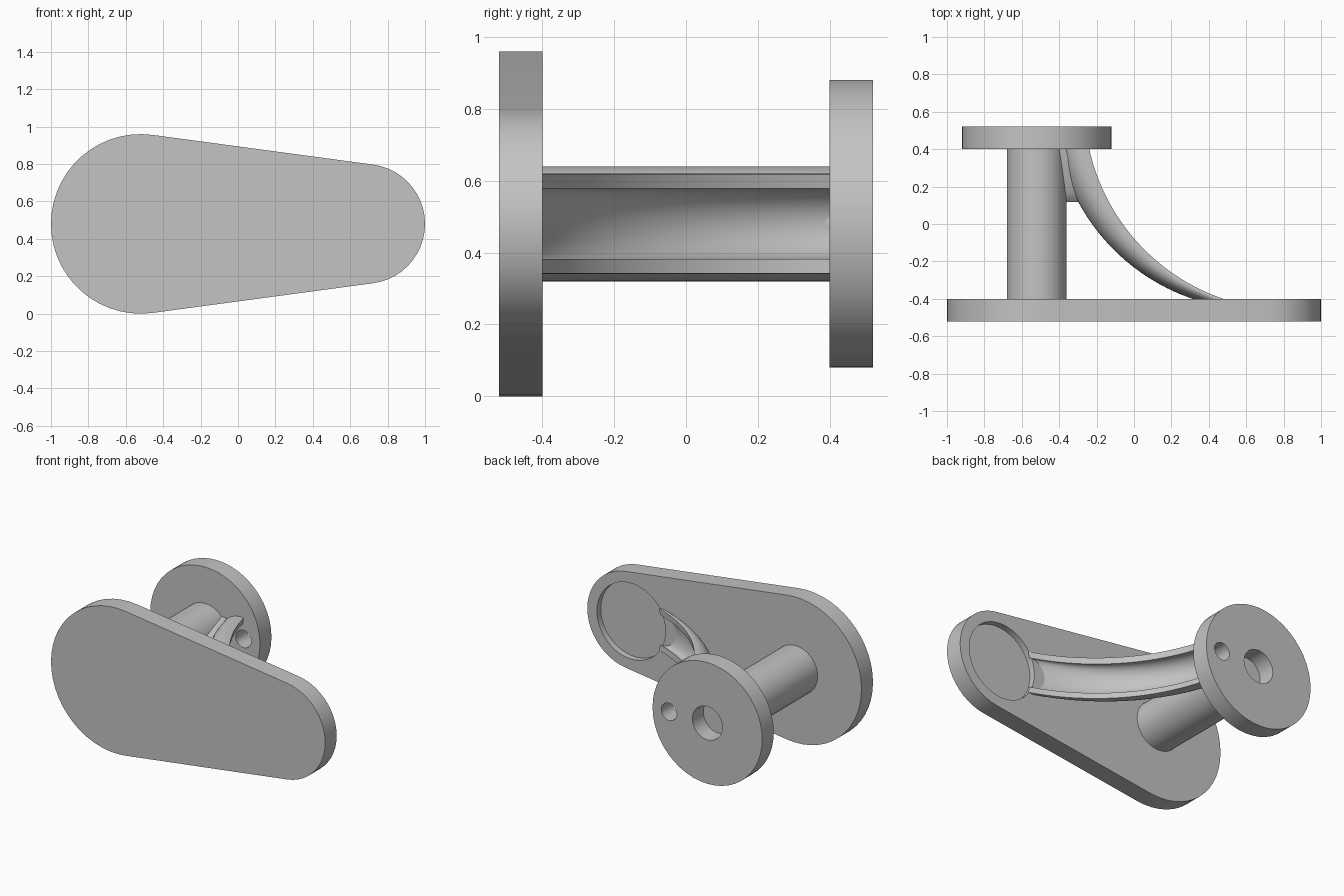
import bpy, bmesh
from math import sin, cos, pi, sqrt, radians, asin

cube = bpy.data.objects.get("Cube")
if cube:
    bpy.data.objects.remove(cube, do_unlink=True)

MID_Z = 0.48
POST_X, TIP_X = -0.52, 0.68
PLATE_BACK, FLANGE_FRONT = -0.40, 0.40

grey = bpy.data.materials.new("light grey")
grey.use_nodes = True
grey.diffuse_color = (0.55, 0.55, 0.55, 1)
grey.node_tree.nodes["Principled BSDF"].inputs["Base Color"].default_value = (0.55, 0.55, 0.55, 1)


def loft(name, sections):
    """Skin a list of (y, outline) sections, outlines being (x, z) about the middle height."""
    bm = bmesh.new()
    rings = [[bm.verts.new((x, y, MID_Z + z)) for x, z in pts] for y, pts in sections]
    n = len(rings[0])
    for a, b in zip(rings, rings[1:]):
        for i in range(n):
            j = (i + 1) % n
            bm.faces.new((a[i], a[j], b[j], b[i]))
    bm.faces.new(rings[0])
    bm.faces.new(rings[-1])
    bmesh.ops.recalc_face_normals(bm, faces=bm.faces)
    mesh = bpy.data.meshes.new(name)
    bm.to_mesh(mesh)
    bm.free()
    mesh.materials.append(grey)
    obj = bpy.data.objects.new(name, mesh)
    bpy.context.collection.objects.link(obj)
    return obj


def arc(x, r, start, end, steps):
    return [(x + r * cos(start + (end - start) * i / steps),
             r * sin(start + (end - start) * i / steps)) for i in range(steps + 1)]


def cylinder(name, x, r, y0, y1, sides=48):
    ring = arc(x, r, 0, 2 * pi, sides)[:-1]
    return loft(name, [(y0, ring), (y1, ring)])


def activate(obj):
    bpy.ops.object.select_all(action='DESELECT')
    obj.select_set(True)
    bpy.context.view_layer.objects.active = obj


def cut(obj, cutter):
    mod = obj.modifiers.new("cut", 'BOOLEAN')
    mod.operation = 'DIFFERENCE'
    mod.solver = 'EXACT'
    mod.object = cutter
    activate(obj)
    bpy.ops.object.modifier_apply(modifier=mod.name)
    bpy.data.objects.remove(cutter, do_unlink=True)


# Tapered base plate: two round ends joined by tangents, with a shallow round recess
lean = pi / 2 - asin((0.48 - 0.32) / (TIP_X - POST_X))
outline = arc(TIP_X, 0.32, -lean, lean, 22) + arc(POST_X, 0.48, lean, 2 * pi - lean, 28)
plate = loft("base_plate", [(-0.52, outline), (PLATE_BACK, outline)])
cut(plate, cylinder("recess_cutter", TIP_X, 0.25, -0.44, -0.3))

# Round flange with a central socket and a small through hole
flange = cylinder("flange", POST_X, 0.40, FLANGE_FRONT, 0.52)
cut(flange, cylinder("socket_cutter", POST_X, 0.11, 0.405, 0.6, 32))
cut(flange, cylinder("hole_cutter", -0.24, 0.057, 0.3, 0.6, 24))

# Post joining plate and flange
post = cylinder("post", POST_X, 0.16, PLATE_BACK, FLANGE_FRONT)


# Curved open channel sweeping from the flange down to the recess
def channel_x(y):
    return 0.81 - sqrt(1.21 - (y - 0.64) ** 2)


def channel_section(y):
    a, b = radians(80), radians(280)
    return arc(channel_x(y), 0.14, a, b, 24) + arc(channel_x(y), 0.10, b, a, 24)


def span(y0, y1, steps):
    return [y0 + (y1 - y0) * i / steps for i in range(steps + 1)]


channel = loft("curved_channel", [(y, channel_section(y))
                                  for y in span(PLATE_BACK, FLANGE_FRONT, 28)])


# Blended web filling the crotch between post and channel
def web_section(y):
    h = 0.105 * sqrt((y - 0.115) / 0.285)
    end = channel_x(y) - 0.10
    return [(POST_X, -h), (end, -h), (end, h), (POST_X, h)]


web = loft("crotch_web", [(y, web_section(y)) for y in span(0.118, FLANGE_FRONT, 14)])

for obj in (plate, flange, post, channel, web):
    activate(obj)
    bpy.ops.object.shade_smooth_by_angle(angle=radians(30))
